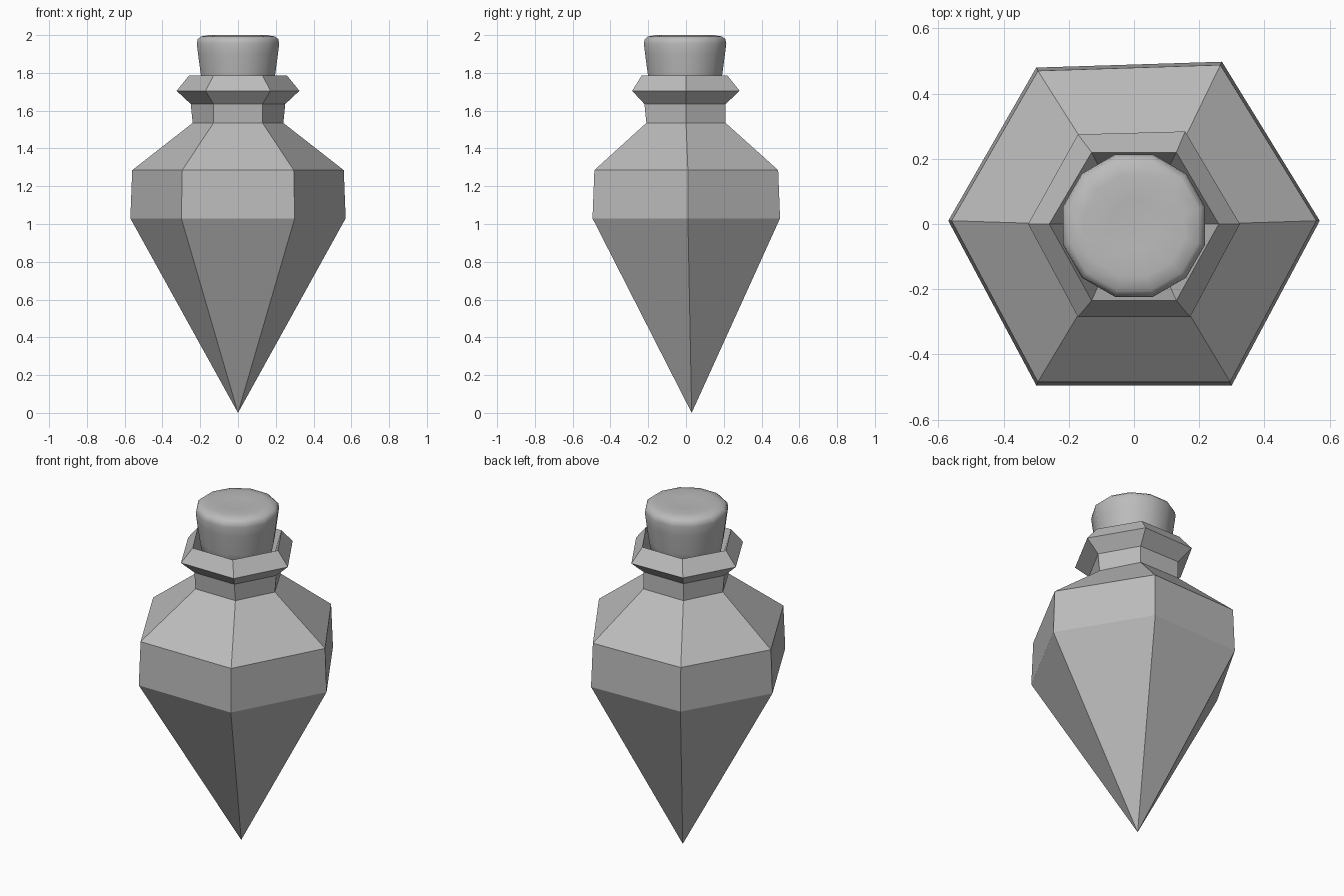
import bpy, bmesh, math

if "Cube" in bpy.data.objects:
    bpy.data.objects.remove(bpy.data.objects["Cube"])


def material(name, color):
    m = bpy.data.materials.new(name)
    m.diffuse_color = (*color, 1)
    m.use_nodes = True
    m.node_tree.nodes["Principled BSDF"].inputs["Base Color"].default_value = m.diffuse_color
    return m


def skin(name, rings, mat, tip=None, cap_ends=False):
    """Bridge a list of equal-length point rings; optional tip below the first ring."""
    bm = bmesh.new()
    loops = [[bm.verts.new(p) for p in ring] for ring in rings]
    n = len(loops[0])
    for a, b in zip(loops, loops[1:]):
        for i in range(n):
            j = (i + 1) % n
            bm.faces.new((a[i], a[j], b[j], b[i]))
    if tip:
        t = bm.verts.new(tip)
        for i in range(n):
            bm.faces.new((t, loops[0][(i + 1) % n], loops[0][i]))
    if cap_ends:
        bm.faces.new(loops[0][::-1])
    bm.faces.new(loops[-1])
    bmesh.ops.recalc_face_normals(bm, faces=bm.faces)
    mesh = bpy.data.meshes.new(name)
    bm.to_mesh(mesh)
    bm.free()
    ob = bpy.data.objects.new(name, mesh)
    bpy.context.collection.objects.link(ob)
    mesh.materials.append(mat)
    return ob


glass = material("glass grey", (0.5, 0.5, 0.5))
cork_mat = material("cork grey", (0.5, 0.5, 0.5))


def hexagon(z, rx, hx, y0, y1, skew=0.0):
    """Slightly uneven six-sided ring: side points at +-rx, front and back edges at +-hx."""
    return [(rx, 0.01 if rx > 0.4 else 0, z), (hx - skew, y1 + skew * 0.6, z),
            (-hx, y1, z), (-rx, 0.01 if rx > 0.4 else 0, z),
            (-hx, y0, z), (hx, y0, z)]


# Faceted bottle: pointed body, shoulder, neck, flared lip and recessed mouth
bottle = skin("bottle", [
    hexagon(1.03, 0.57, 0.30, -0.495, 0.48, 0.03),
    hexagon(1.285, 0.56, 0.295, -0.485, 0.47, 0.03),
    hexagon(1.535, 0.24, 0.13, -0.21, 0.21),
    hexagon(1.635, 0.25, 0.13, -0.22, 0.21),
    hexagon(1.705, 0.325, 0.172, -0.285, 0.275, 0.015),
    hexagon(1.785, 0.26, 0.13, -0.235, 0.22),
    hexagon(1.65, 0.215, 0.11, -0.19, 0.18),
], glass, tip=(0, 0.03, 0))

# Rounded, tapered cork stopper
SIDES = 12


def circle(r, z):
    return [(r * math.cos((i + 0.5) * math.tau / SIDES),
             r * math.sin((i + 0.5) * math.tau / SIDES) - 0.005, z) for i in range(SIDES)]


cork = skin("cork", [circle(r, z) for r, z in [
    (0.175, 1.64), (0.203, 1.785), (0.219, 1.90), (0.226, 1.955),
    (0.221, 1.978), (0.205, 1.992), (0.16, 2.0), (0.08, 1.994)]],
    cork_mat, cap_ends=True)
for p in cork.data.polygons:
    p.use_smooth = True
